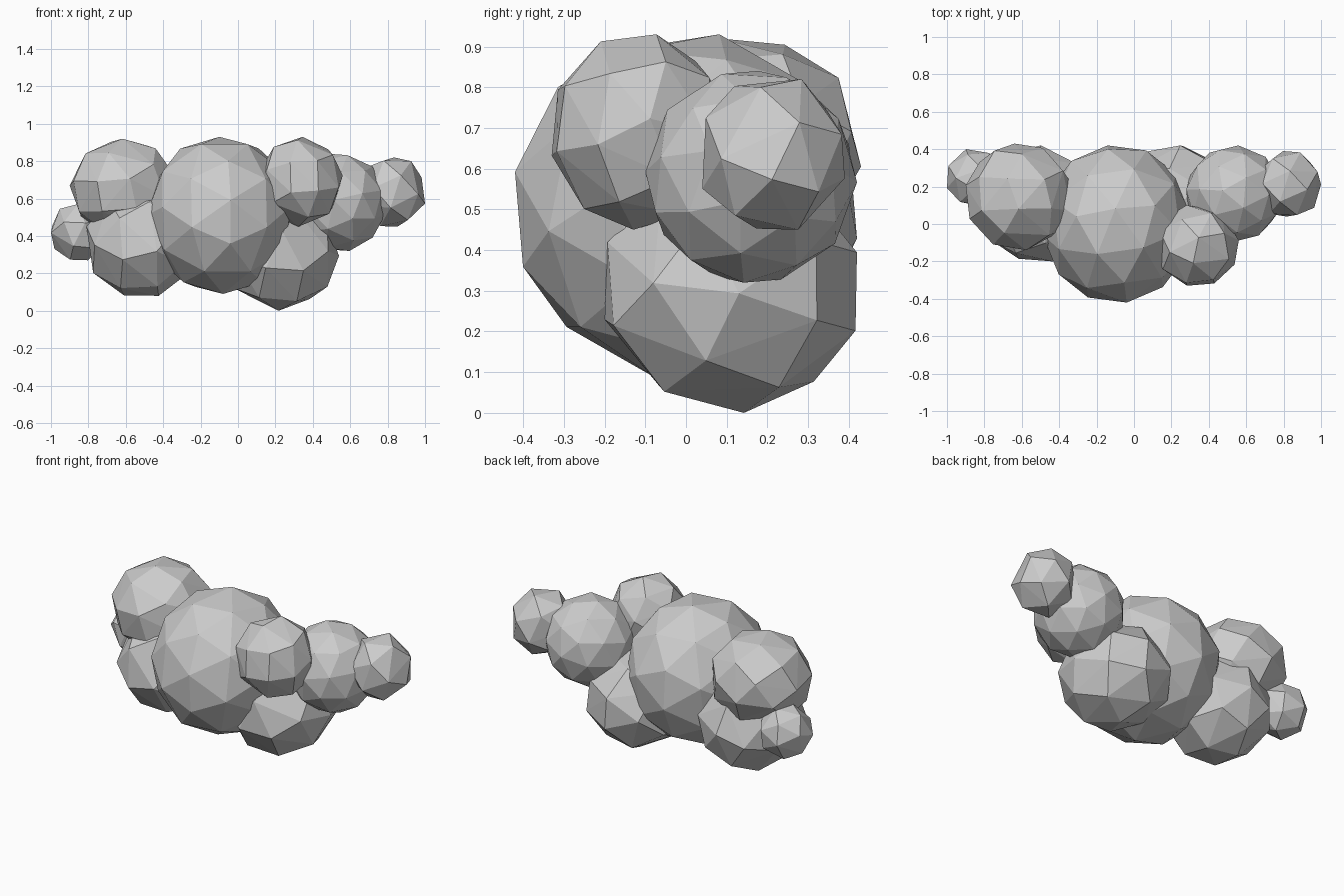
import bpy
import bmesh
import math
from mathutils import Vector, Euler

default = bpy.data.objects.get("Cube")
if default:
    bpy.data.objects.remove(default, do_unlink=True)

# One plain grey for the whole cloud
GREY = (0.6, 0.6, 0.6, 1)
mat = bpy.data.materials.new("cloud grey")
mat.use_nodes = True
mat.diffuse_color = GREY
mat.node_tree.nodes["Principled BSDF"].inputs["Base Color"].default_value = GREY


def sphere_points(count):
    """Evenly spread points on a unit sphere."""
    golden = math.pi * (3 - math.sqrt(5))
    for i in range(count):
        z = 1 - (2 * i + 1) / count
        r = math.sqrt(1 - z * z)
        yield Vector((r * math.cos(i * golden), r * math.sin(i * golden), z))


def puff(name, low, high, count, turn):
    """Faceted ball that fills the box from low to high."""
    bm = bmesh.new()
    if count >= 42:
        bmesh.ops.create_icosphere(bm, subdivisions=2, radius=1)
    else:
        for p in sphere_points(count):
            bm.verts.new(p)
        bmesh.ops.convex_hull(bm, input=bm.verts[:])
    rot = Euler(turn).to_matrix()
    for v in bm.verts:
        v.co = rot @ v.co
    for axis in range(3):
        values = [v.co[axis] for v in bm.verts]
        a, b = min(values), max(values)
        for v in bm.verts:
            t = (v.co[axis] - a) / (b - a)
            v.co[axis] = low[axis] + t * (high[axis] - low[axis])
    bmesh.ops.recalc_face_normals(bm, faces=bm.faces[:])
    mesh = bpy.data.meshes.new(name)
    bm.to_mesh(mesh)
    bm.free()
    mesh.materials.append(mat)
    obj = bpy.data.objects.new(name, mesh)
    bpy.context.collection.objects.link(obj)


# Large middle puff
puff("main_puff", (-0.49, -0.42, 0.09), (0.31, 0.42, 0.93), 42, (0, 1.21, 1.7))

# Puffs on the right side (-x)
puff("upper_right_puff", (-0.90, -0.14, 0.40), (-0.33, 0.43, 0.92), 32, (0.5, 0.2, 0.5))
puff("lower_right_puff", (-0.81, -0.20, 0.08), (-0.22, 0.42, 0.65), 28, (1.1, 0.4, 0.3))
puff("end_right_puff", (-1.0, 0.10, 0.27), (-0.71, 0.40, 0.57), 20, (0.3, 0.8, 0.6))

# Puffs on the left side (+x)
puff("front_left_puff", (0.11, -0.33, 0.45), (0.56, 0.10, 0.93), 28, (0.2, 0.5, 0.7))
puff("lower_left_puff", (-0.09, -0.20, 0.0), (0.54, 0.42, 0.60), 28, (0.9, 0.1, 0.9))
puff("middle_left_puff", (0.28, -0.10, 0.32), (0.79, 0.42, 0.84), 42, (0.7, 0.6, 0.2))
puff("end_left_puff", (0.65, 0.04, 0.45), (1.0, 0.39, 0.82), 20, (0, 1.57, 0))
